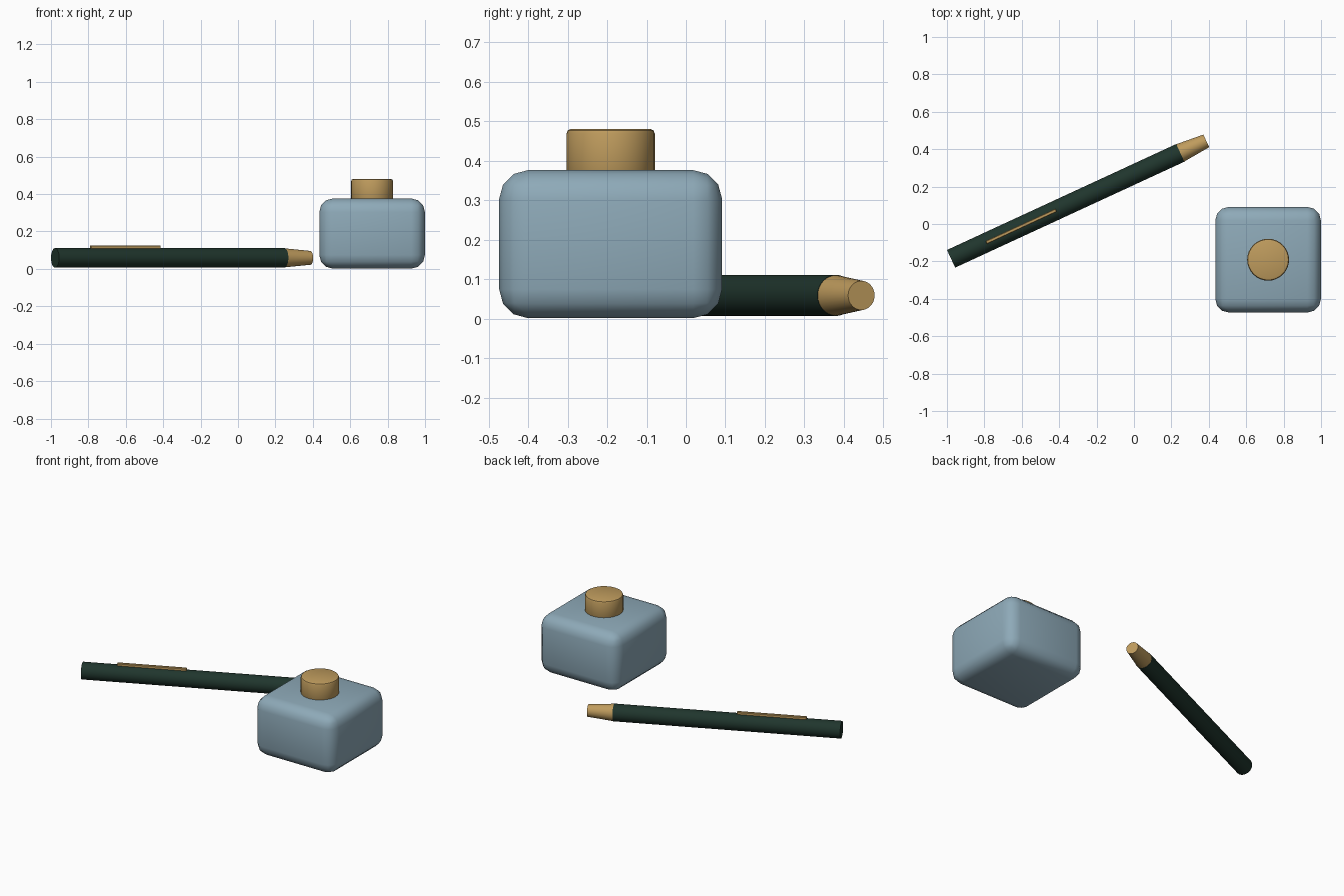
import bpy, math
from mathutils import Vector, Matrix

cube = bpy.data.objects.get("Cube")
if cube:
    bpy.data.objects.remove(cube, do_unlink=True)


def material(name, rgb):
    m = bpy.data.materials.new(name)
    m.use_nodes = True
    m.diffuse_color = (*rgb, 1)
    m.node_tree.nodes["Principled BSDF"].inputs["Base Color"].default_value = (*rgb, 1)
    return m


GLASS = material("blue_grey_glass", (0.27, 0.40, 0.48))
BRASS = material("brass", (0.52, 0.33, 0.11))
GREEN = material("dark_green", (0.014, 0.036, 0.026))


def finish(name, mat, bevel=0, segments=3):
    ob = bpy.context.object
    ob.name = name
    ob.data.materials.append(mat)
    if bevel:
        bpy.ops.object.transform_apply(location=False, rotation=False, scale=True)
        mod = ob.modifiers.new("Rounded edges", 'BEVEL')
        mod.width = bevel
        mod.segments = segments
        mod.limit_method = 'ANGLE'
        bpy.ops.object.modifier_apply(modifier=mod.name)
    bpy.ops.object.shade_smooth_by_angle(angle=math.radians(35))
    return ob


# Ink bottle: rounded block with a round cap
BX, BY = 0.717, -0.191
bpy.ops.mesh.primitive_cube_add(size=1, location=(BX, BY, 0.189))
bpy.context.object.scale = (0.565, 0.565, 0.375)
finish("ink_bottle", GLASS, 0.073)

bpy.ops.mesh.primitive_cylinder_add(vertices=32, radius=0.112, depth=0.12,
                                    location=(BX, BY, 0.421))
finish("bottle_cap", BRASS, 0.012, 2)

# Pen: parts placed by distance along a slanted axis
ANGLE = math.radians(24.8)
START = Vector((-0.978, -0.186, 0.059))
ALONG = Vector((math.cos(ANGLE), math.sin(ANGLE), 0))
BARREL, TIP = 1.35, 0.153


def pen_section(name, mat, begin, length, r1, r2):
    bpy.ops.mesh.primitive_cone_add(vertices=32, radius1=r1, radius2=r2, depth=length,
                                    location=START + ALONG * (begin + length / 2),
                                    rotation=(0, math.pi / 2, ANGLE))
    return finish(name, mat)


pen_section("pen_barrel", GREEN, 0, BARREL, 0.052, 0.052)
pen_section("pen_tip", BRASS, BARREL, TIP, 0.051, 0.037)

# Thin clip lying on top of the barrel
bpy.ops.mesh.primitive_cube_add(size=1, location=START + ALONG * 0.413 + Vector((0, 0, 0.056)),
                                rotation=(0, 0, ANGLE))
bpy.context.object.scale = (0.412, 0.018, 0.022)
finish("pen_clip", BRASS, 0.003, 1)
